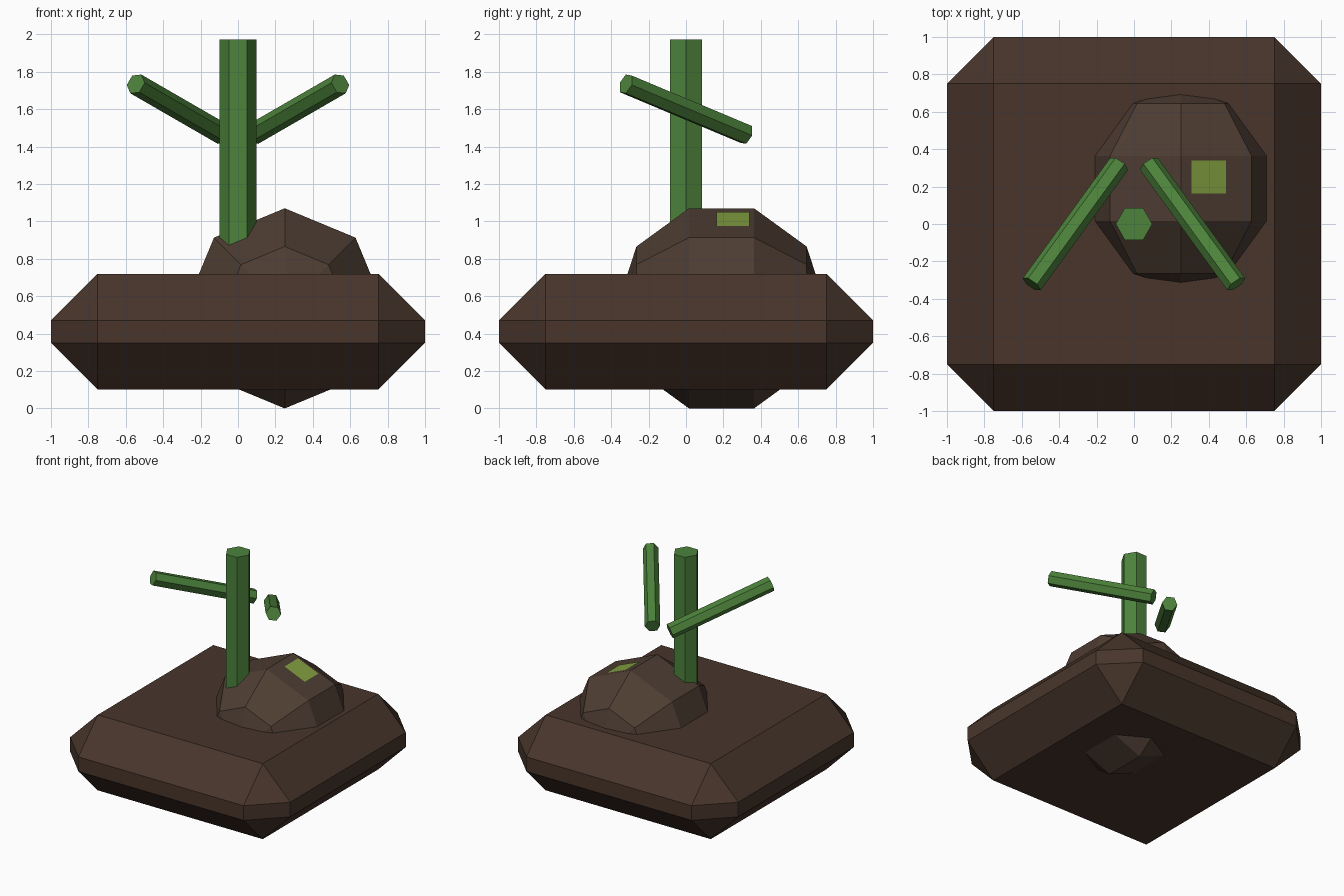
import bpy, bmesh
from math import radians
from mathutils import Matrix, Euler

if "Cube" in bpy.data.objects:
    bpy.data.objects.remove(bpy.data.objects["Cube"])


def material(name, rgb):
    m = bpy.data.materials.new(name)
    m.diffuse_color = (*rgb, 1)
    m.use_nodes = True
    m.node_tree.nodes["Principled BSDF"].inputs["Base Color"].default_value = m.diffuse_color
    return m


def add(name, bm, mat, matrix=Matrix()):
    bmesh.ops.transform(bm, matrix=matrix, verts=bm.verts)
    bmesh.ops.recalc_face_normals(bm, faces=bm.faces)
    mesh = bpy.data.meshes.new(name)
    bm.to_mesh(mesh)
    bm.free()
    mesh.materials.append(mat)
    ob = bpy.data.objects.new(name, mesh)
    bpy.context.collection.objects.link(ob)
    return ob


def hex_rod(radius, length):
    # six-sided rod with corners on the local x axis
    bm = bmesh.new()
    bmesh.ops.create_cone(bm, cap_ends=True, segments=6, radius1=radius,
                          radius2=radius, depth=length,
                          matrix=Matrix.Rotation(radians(90), 4, 'Z'))
    return bm


soil = material("soil", (0.065, 0.036, 0.024))
rock = material("rock", (0.075, 0.046, 0.032))
green = material("stem_green", (0.075, 0.23, 0.045))
moss = material("moss_green", (0.22, 0.34, 0.05))

# Chamfered ground block
bm = bmesh.new()
bmesh.ops.create_cube(bm, size=1, matrix=Matrix.Diagonal((2, 2, 0.62, 1)))
bmesh.ops.bevel(bm, geom=list(bm.edges), offset=0.25, segments=1,
                affect='EDGES', profile=0.5)
add("ground_block", bm, soil, Matrix.Translation((0, 0, 0.41)))

# Low-poly mound, poles pointing along y
bm = bmesh.new()
bmesh.ops.create_uvsphere(bm, u_segments=8, v_segments=5, radius=0.5625)
add("mound", bm, rock, Matrix.Translation((0.25, 0.19, 0.535))
    @ Matrix.Rotation(radians(90), 4, 'X'))

# Upright stem
add("stem", hex_rod(0.098, 1.25), green, Matrix.Translation((0, 0, 1.348)))

# Mirrored pair of slanted branches
for side, s in (("right", 1), ("left", -1)):
    tilt = Euler((radians(50), radians(60) * s, 0)).to_matrix().to_4x4()
    add("branch_" + side, hex_rod(0.058, 0.84), green,
        Matrix.Translation((0.313 * s, 0, 1.60)) @ tilt)

# Moss patch lying on the sloping mound face
bm = bmesh.new()
bmesh.ops.create_grid(bm, x_segments=1, y_segments=1, size=0.5,
                      matrix=Matrix.Diagonal((0.2, 0.177, 1, 1)))
add("moss_patch", bm, moss, Matrix.Translation((0.40, 0.252, 1.013))
    @ Matrix.Rotation(radians(22.5), 4, 'Y'))
